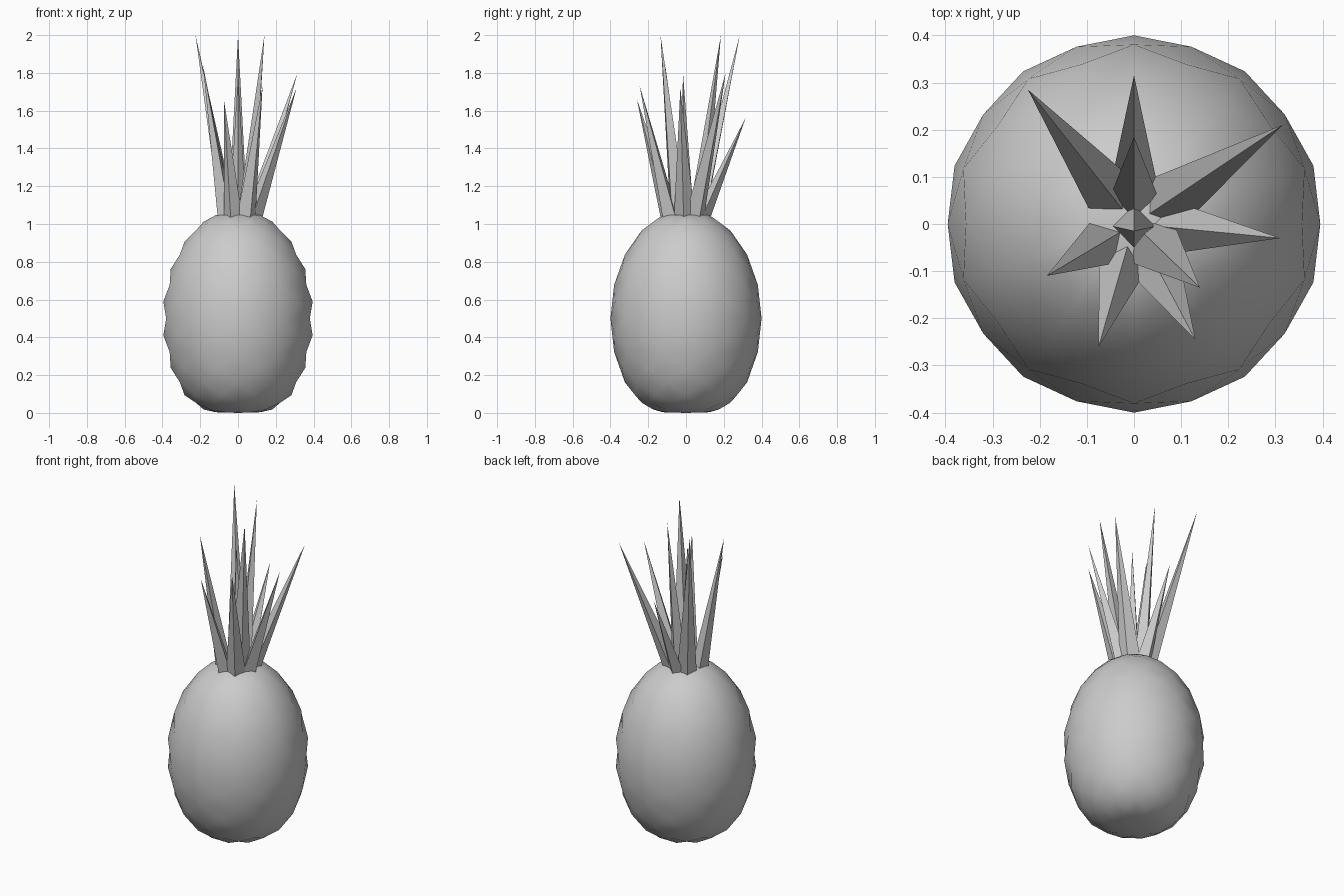
import bpy, bmesh, math
from mathutils import Vector

if "Cube" in bpy.data.objects:
    bpy.data.objects.remove(bpy.data.objects["Cube"])

SEG, RINGS = 10, 10
R, H, MID = 0.40, 0.575, 0.50


def on_body(lat, az):
    """Point on the egg-shaped body, with softly flattened ends."""
    z = MID + H * math.sin(lat)
    if z < 0.05:
        z = 4.5 * (z + 0.075) ** 2
    z = min(z, 1.055)
    r = R * math.cos(lat)
    return Vector((r * math.sin(az), r * math.cos(az), z))


def make_object(name, bm, smooth):
    bmesh.ops.recalc_face_normals(bm, faces=bm.faces)
    for f in bm.faces:
        f.smooth = smooth
    me = bpy.data.meshes.new(name)
    bm.to_mesh(me)
    bm.free()
    ob = bpy.data.objects.new(name, me)
    bpy.context.collection.objects.link(ob)
    return ob


# Fruit body: ten-sided lathe, each panel raised to a point on the ellipsoid
bm = bmesh.new()
step, dlat = 2 * math.pi / SEG, math.pi / RINGS
rings = []
for j in range(1, RINGS):
    lat = -math.pi / 2 + j * dlat
    rings.append([bm.verts.new(on_body(lat, i * step)) for i in range(SEG)])
south = bm.verts.new(on_body(-math.pi / 2, 0))
north = bm.verts.new(on_body(math.pi / 2, 0))
for i in range(SEG):
    n = (i + 1) % SEG
    bm.faces.new((south, rings[0][n], rings[0][i]))
    bm.faces.new((north, rings[-1][i], rings[-1][n]))
    for j in range(len(rings) - 1):
        a, b, c, d = rings[j][i], rings[j][n], rings[j + 1][n], rings[j + 1][i]
        eye = bm.verts.new(on_body(-math.pi / 2 + (j + 1.5) * dlat, (i + 0.5) * step))
        for p, q in ((a, b), (b, c), (c, d), (d, a)):
            bm.faces.new((p, q, eye))
make_object("fruit_body", bm, True)


# Crown leaves: four-sided spikes (tip, base distance from axis, half width, half depth)
leaves = [
    ((-0.225, 0.285, 2.00), 0.085, 0.055, 0.045),
    ((0.000, 0.315, 1.56), 0.090, 0.048, 0.040),
    ((0.315, 0.210, 1.80), 0.085, 0.060, 0.045),
    ((0.310, -0.030, 1.72), 0.085, 0.055, 0.045),
    ((0.130, -0.245, 1.73), 0.095, 0.055, 0.045),
    ((-0.075, -0.260, 1.66), 0.095, 0.050, 0.045),
    ((-0.185, -0.110, 1.84), 0.080, 0.050, 0.045),
    ((0.140, -0.135, 2.00), 0.055, 0.062, 0.050),
    ((0.000, 0.185, 2.00), 0.060, 0.050, 0.045),
    ((0.000, -0.015, 1.79), 0.005, 0.045, 0.045),
]
for k, (tip, dist, w, d) in enumerate(leaves):
    tip = Vector(tip)
    out = Vector((tip.x, tip.y, 0)).normalized()
    side = Vector((-out.y, out.x, 0))
    base = out * dist + Vector((0, 0, 1.045))
    tilt = Vector((0, 0, -0.01))
    bm = bmesh.new()
    corners = [bm.verts.new(base + o) for o in
               (out * d + tilt, side * w, -out * d - tilt, -side * w)]
    top = bm.verts.new(tip)
    bm.faces.new(corners)
    for i in range(4):
        bm.faces.new((corners[i], corners[(i + 1) % 4], top))
    make_object("crown_leaf_%02d" % (k + 1), bm, False)
